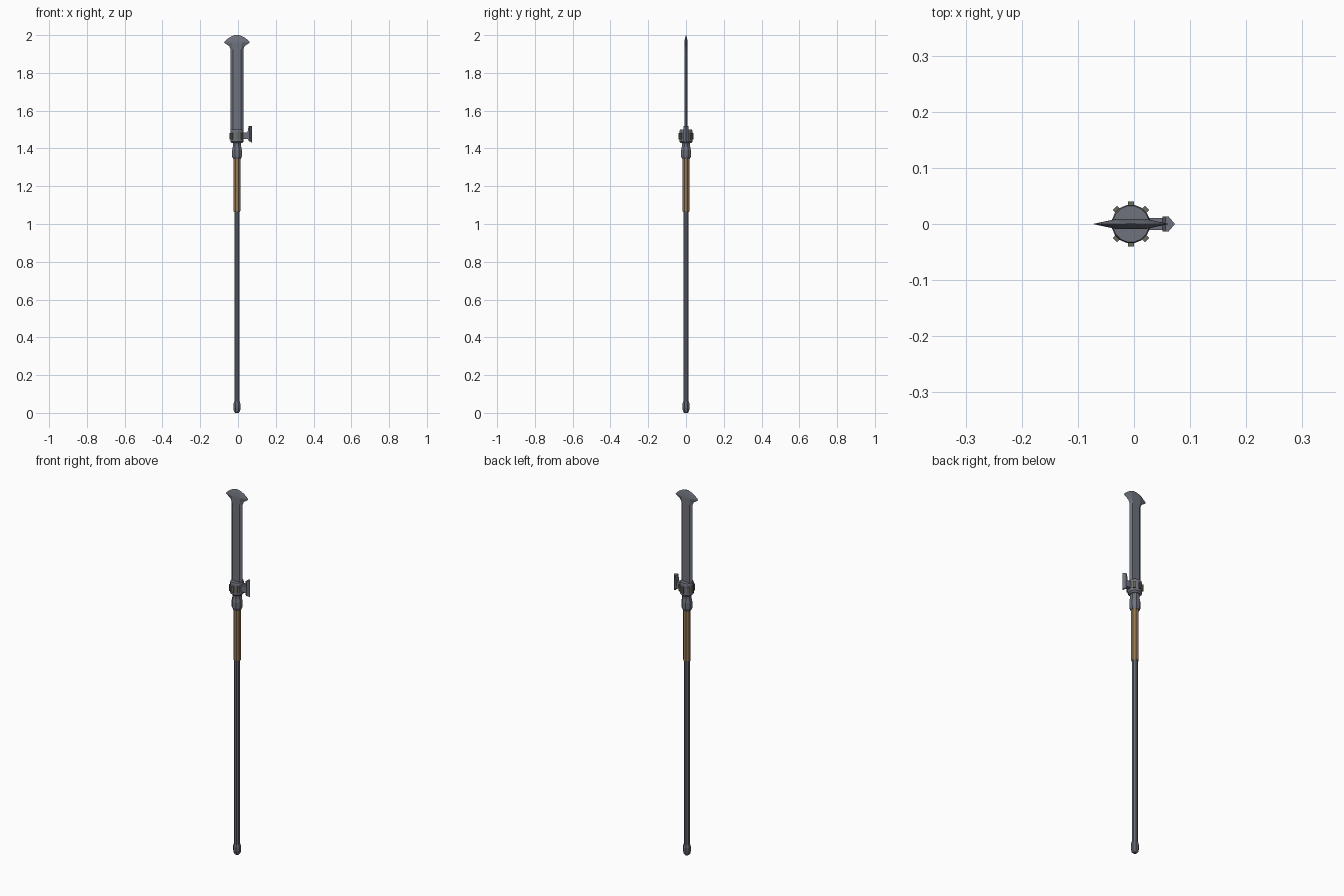
import bpy, bmesh, math
from mathutils import Matrix

if "Cube" in bpy.data.objects:
    bpy.data.objects.remove(bpy.data.objects["Cube"])

CX = -0.0055  # axis of the pole


def material(name, rgb):
    m = bpy.data.materials.new(name)
    m.diffuse_color = (*rgb, 1)
    m.use_nodes = True
    m.node_tree.nodes["Principled BSDF"].inputs["Base Color"].default_value = m.diffuse_color
    return m


STEEL = material("steel", (0.16, 0.17, 0.205))
DARK = material("dark steel", (0.125, 0.135, 0.165))
GRIP = material("tan grip", (0.30, 0.19, 0.09))
BRASS = material("dull brass", (0.15, 0.14, 0.10))


def loft(name, rings, mat):
    """Skin a closed, capped solid through rings of 3D points."""
    bm = bmesh.new()
    vs = [[bm.verts.new(p) for p in ring] for ring in rings]
    n = len(vs[0])
    for a, b in zip(vs, vs[1:]):
        for i in range(n):
            j = (i + 1) % n
            bm.faces.new((a[i], a[j], b[j], b[i]))
    bm.faces.new(vs[0][::-1])
    bm.faces.new(vs[-1])
    bmesh.ops.recalc_face_normals(bm, faces=bm.faces)
    me = bpy.data.meshes.new(name)
    bm.to_mesh(me)
    bm.free()
    me.materials.append(mat)
    ob = bpy.data.objects.new(name, me)
    bpy.context.collection.objects.link(ob)
    return ob


def turned(name, profile, mat, sides=8):
    """Faceted turned part from (radius to flat, z) pairs, one flat facing front."""
    k = 1 / math.cos(math.pi / sides)
    angles = [2 * math.pi * (i + 0.5) / sides for i in range(sides)]
    return loft(name, [[(CX + r * k * math.cos(a), r * k * math.sin(a), z) for a in angles]
                       for r, z in profile], mat)


def box(name, size, matrix, mat):
    bm = bmesh.new()
    bmesh.ops.create_cube(bm, size=1, matrix=matrix @ Matrix.Diagonal((*size, 1)))
    me = bpy.data.meshes.new(name)
    bm.to_mesh(me)
    bm.free()
    me.materials.append(mat)
    ob = bpy.data.objects.new(name, me)
    bpy.context.collection.objects.link(ob)
    return ob


# Pole, grip and end cap
turned("end_cap", [(0.009, 0), (0.016, 0.008), (0.019, 0.025), (0.019, 0.045), (0.015, 0.06)], DARK)
turned("shaft", [(0.014, 0.03), (0.014, 1.07)], DARK)
turned("grip", [(0.0155, 1.063), (0.0175, 1.068), (0.0175, 1.35)], GRIP)

# Socket and collar
turned("socket", [(0.020, 1.343), (0.026, 1.358), (0.026, 1.39), (0.022, 1.41), (0.022, 1.44)], STEEL)
turned("collar", [(0.026, 1.428), (0.034, 1.436), (0.034, 1.492), (0.032, 1.50)], STEEL, 16)

# Studs round the collar
for i in range(8):
    if i == 0:
        continue  # the side hook sits here
    rot = (Matrix.Translation((CX, 0, 1.465)) @ Matrix.Rotation(i * math.pi / 4, 4, 'Z')
           @ Matrix.Translation((0.035, 0, 0)))
    box(f"collar_stud_{i}", (0.011, 0.011, 0.034), rot, BRASS)

# Side hook: arm and pointed plate
box("hook_arm", (0.032, 0.022, 0.035), Matrix.Translation((0.040, 0, 1.468)), STEEL)


def plate_ring(x0, z0, z1):
    return [(x0, -0.013, z0), (0.062, -0.013, z0), (0.073, 0, z1),
            (0.062, 0.013, z0), (x0, 0.013, z0)]


loft("hook_plate", [plate_ring(0.057, 1.438, 1.43), plate_ring(0.051, 1.46, 1.46),
                    plate_ring(0.051, 1.49, 1.49), plate_ring(0.056, 1.518, 1.52)], STEEL)

# Blade: hexagonal section (z, half width, half width of flat, half thickness)
sections = [(1.46, 0.034, 0.022, 0.009), (1.925, 0.034, 0.022, 0.009),
            (1.942, 0.041, 0.024, 0.009), (1.960, 0.068, 0.026, 0.009),
            (1.968, 0.064, 0.026, 0.008), (1.985, 0.044, 0.024, 0.005),
            (1.995, 0.026, 0.016, 0.002), (2.0, 0.010, 0.006, 0.0008)]
loft("blade", [[(CX - w, 0, z), (CX - b, -t, z), (CX + b, -t, z),
                (CX + w, 0, z), (CX + b, t, z), (CX - b, t, z)]
               for z, w, b, t in sections], STEEL)
